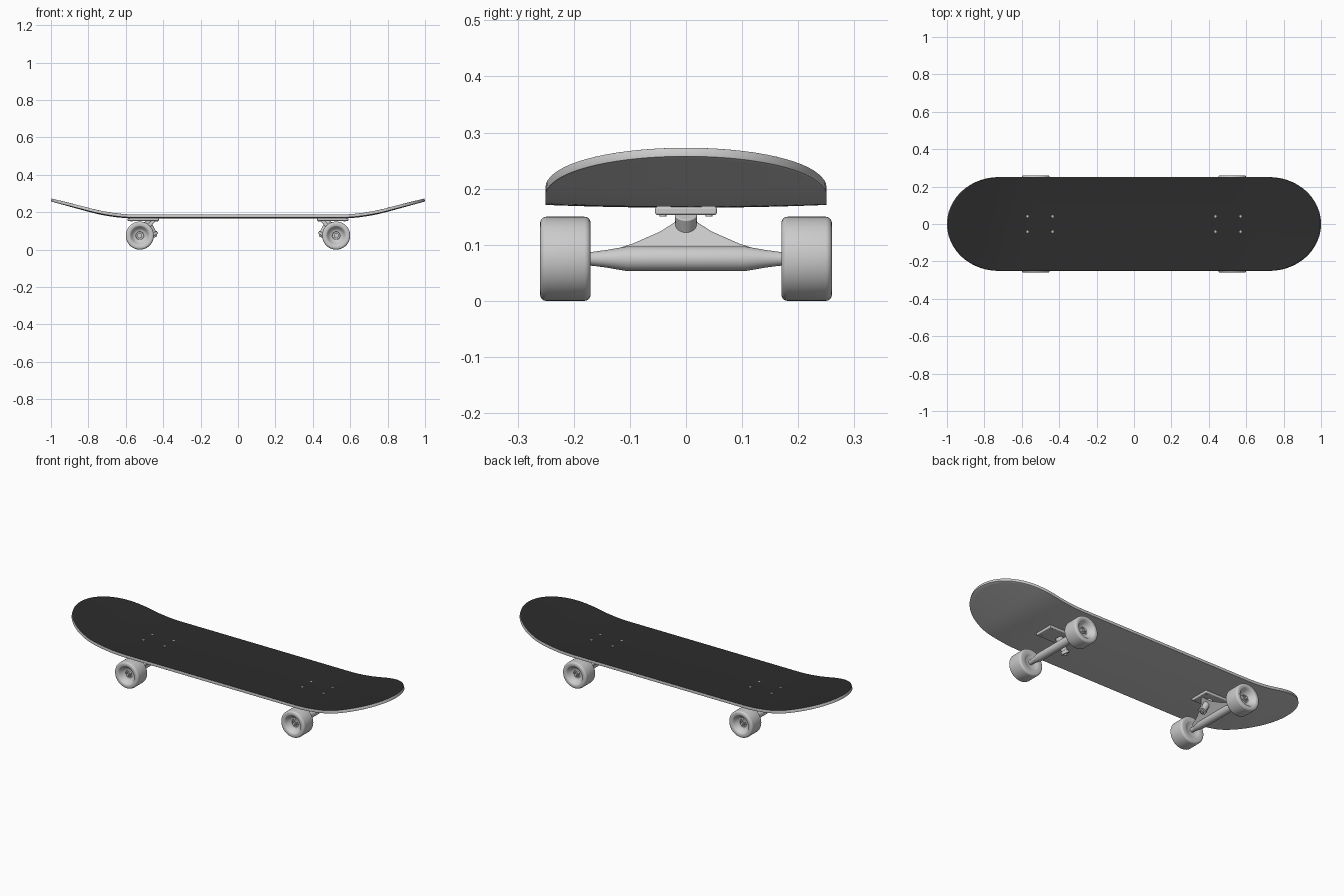
import bpy, bmesh, math
from mathutils import Vector, Matrix

if "Cube" in bpy.data.objects:
    bpy.data.objects.remove(bpy.data.objects["Cube"])


def finish(name, bm, axes="", bevel=0.0, angle=35):
    """Turn a bmesh into a smooth object, mirrored over the given world axes."""
    bmesh.ops.remove_doubles(bm, verts=bm.verts, dist=1e-5)
    bmesh.ops.recalc_face_normals(bm, faces=bm.faces)
    me = bpy.data.meshes.new(name)
    bm.to_mesh(me)
    bm.free()
    ob = bpy.data.objects.new(name, me)
    bpy.context.collection.objects.link(ob)
    bpy.ops.object.select_all(action='DESELECT')
    ob.select_set(True)
    bpy.context.view_layer.objects.active = ob
    bpy.ops.object.shade_smooth_by_angle(angle=math.radians(angle))
    if bevel:
        b = ob.modifiers.new("bevel", 'BEVEL')
        b.width, b.segments, b.limit_method = bevel, 3, 'ANGLE'
        b.angle_limit = math.radians(40)
    if axes:
        m = ob.modifiers.new("mirror", 'MIRROR')
        m.use_axis = ['X' in axes, 'Y' in axes, False]
        m.use_mirror_merge = False
    return ob


def lathe(bm, profile, x, z, steps=48):
    """Spin (radius, y) points round a line parallel to y."""
    vs = [bm.verts.new((x + r, y, z)) for r, y in profile]
    es = [bm.edges.new(p) for p in zip(vs, vs[1:])]
    bmesh.ops.spin(bm, geom=vs + es, cent=(x, 0, z), axis=(0, 1, 0),
                   angle=2 * math.pi, steps=steps)


def rod(bm, a, b, r1, r2, seg=24):
    """Cylinder or cone between two points."""
    a, b = Vector(a), Vector(b)
    d = b - a
    m = Matrix.Translation((a + b) / 2) @ d.to_track_quat('Z', 'Y').to_matrix().to_4x4()
    bmesh.ops.create_cone(bm, cap_ends=True, segments=seg, radius1=r1,
                          radius2=r2, depth=d.length, matrix=m)


def material(name, c):
    m = bpy.data.materials.new(name)
    m.diffuse_color = (c, c, c, 1)
    m.use_nodes = True
    m.node_tree.nodes["Principled BSDF"].inputs["Base Color"].default_value = m.diffuse_color
    return m


# Deck: round-ended sheet with slight concave and upturned ends
def deck_height(x, v):
    t = abs(x) - 0.53
    s = 0.275
    kick = 0 if t < 0 else s * t * t / 0.54 if t < 0.27 else s * (t - 0.135)
    return 0.182 + 0.005 * v * v + kick


bm = bmesh.new()
NU, NV = 100, 36
grid = []
for j in range(NV + 1):
    a = math.pi * (j / NV - 0.5)
    v = math.sin(a)
    reach = 0.72 + 0.276 * math.cos(a)
    row = []
    for i in range(NU + 1):
        x = reach * (2 * i / NU - 1)
        row.append(bm.verts.new((x, 0.25 * v, deck_height(x, v))))
    grid.append(row)
for r0, r1 in zip(grid, grid[1:]):
    for i in range(NU):
        bm.faces.new((r0[i], r0[i + 1], r1[i + 1], r1[i]))
deck = finish("deck", bm)
if deck.data.polygons[0].normal.z < 0:
    deck.data.flip_normals()
deck.data.materials.append(material("grip", 0.025))
deck.data.materials.append(material("deck_grey", 0.8))
s = deck.modifiers.new("thickness", 'SOLIDIFY')
s.thickness, s.offset = 0.016, -1
s.material_offset = s.material_offset_rim = 1
b = deck.modifiers.new("round_edge", 'BEVEL')
b.width, b.segments, b.limit_method = 0.003, 2, 'ANGLE'
b.angle_limit = math.radians(50)

AX, AZ = 0.525, 0.075

# Truck base plates
bm = bmesh.new()
bmesh.ops.create_cube(bm, size=1, matrix=Matrix.Translation((0.5065, 0, 0.1605))
                      @ Matrix.Diagonal((0.167, 0.11, 0.015, 1)))
finish("base_plate", bm, "X", 0.004)

# Mounting bolts through deck and plate
bm = bmesh.new()
for x in (0.435, 0.57):
    rod(bm, (x, 0.041, 0.1505), (x, 0.041, 0.184), 0.006, 0.006, 12)
finish("mounting_bolts", bm, "XY")

# Hanger: tapered axle housing
bm = bmesh.new()
lathe(bm, [(0, -0.185), (0.012, -0.185), (0.0125, -0.165), (0.016, -0.14),
           (0.022, -0.105), (0.022, 0.105), (0.016, 0.14), (0.0125, 0.165),
           (0.012, 0.185), (0, 0.185)], AX, AZ, 32)
finish("axle_housing", bm, "X")

# Hanger: leaning triangular web, up and toward the board centre
bm = bmesh.new()
half = [(0.15, 0.087), (0.12, 0.094), (0.095, 0.102), (0.07, 0.113),
        (0.045, 0.124), (0.022, 0.139), (0.008, 0.153)]
outline = [(-0.15, 0.075), (0.15, 0.075)] + half + [(-y, z) for y, z in reversed(half)]
lean = lambda z: AX - 0.9 * (z - AZ)
f = bm.faces.new([bm.verts.new((lean(z) + 0.010, y, z)) for y, z in outline])
r = bmesh.ops.extrude_face_region(bm, geom=[f])
for v in r['geom']:
    if isinstance(v, bmesh.types.BMVert):
        v.co.x -= 0.024
finish("hanger_web", bm, "X", 0.003)

# Kingpin with bushing and nut
bm = bmesh.new()
rod(bm, (0.49, 0, 0.154), (0.448, 0, 0.082), 0.020, 0.016)
rod(bm, (0.453, 0, 0.090), (0.445, 0, 0.076), 0.021, 0.021)
rod(bm, (0.446, 0, 0.078), (0.441, 0, 0.068), 0.010, 0.010, 6)
finish("kingpin", bm, "X", 0.002)

# Wheels: rounded tyre with a dished outer face and shallow inner dish
bm = bmesh.new()
prof = [(0.012, 0.178), (0.030, 0.178), (0.040, 0.172), (0.046, 0.170), (0.064, 0.170)]
for k in range(1, 6):
    a = math.pi / 2 * k / 5
    prof.append((0.064 + 0.011 * math.sin(a), 0.181 - 0.011 * math.cos(a)))
for k in range(6):
    a = math.pi / 2 * k / 5
    prof.append((0.064 + 0.011 * math.cos(a), 0.249 + 0.011 * math.sin(a)))
prof += [(0.054, 0.260), (0.050, 0.258), (0.044, 0.248), (0.034, 0.236),
         (0.026, 0.232), (0.022, 0.232), (0.020, 0.229), (0.008, 0.229)]
lathe(bm, prof, AX, AZ)
finish("wheel", bm, "XY")

# Axle ends with hex nuts
bm = bmesh.new()
rod(bm, (AX, 0.17, AZ), (AX, 0.248, AZ), 0.008, 0.008, 16)
rod(bm, (AX, 0.226, AZ), (AX, 0.240, AZ), 0.015, 0.015, 6)
finish("axle_nut", bm, "XY")
